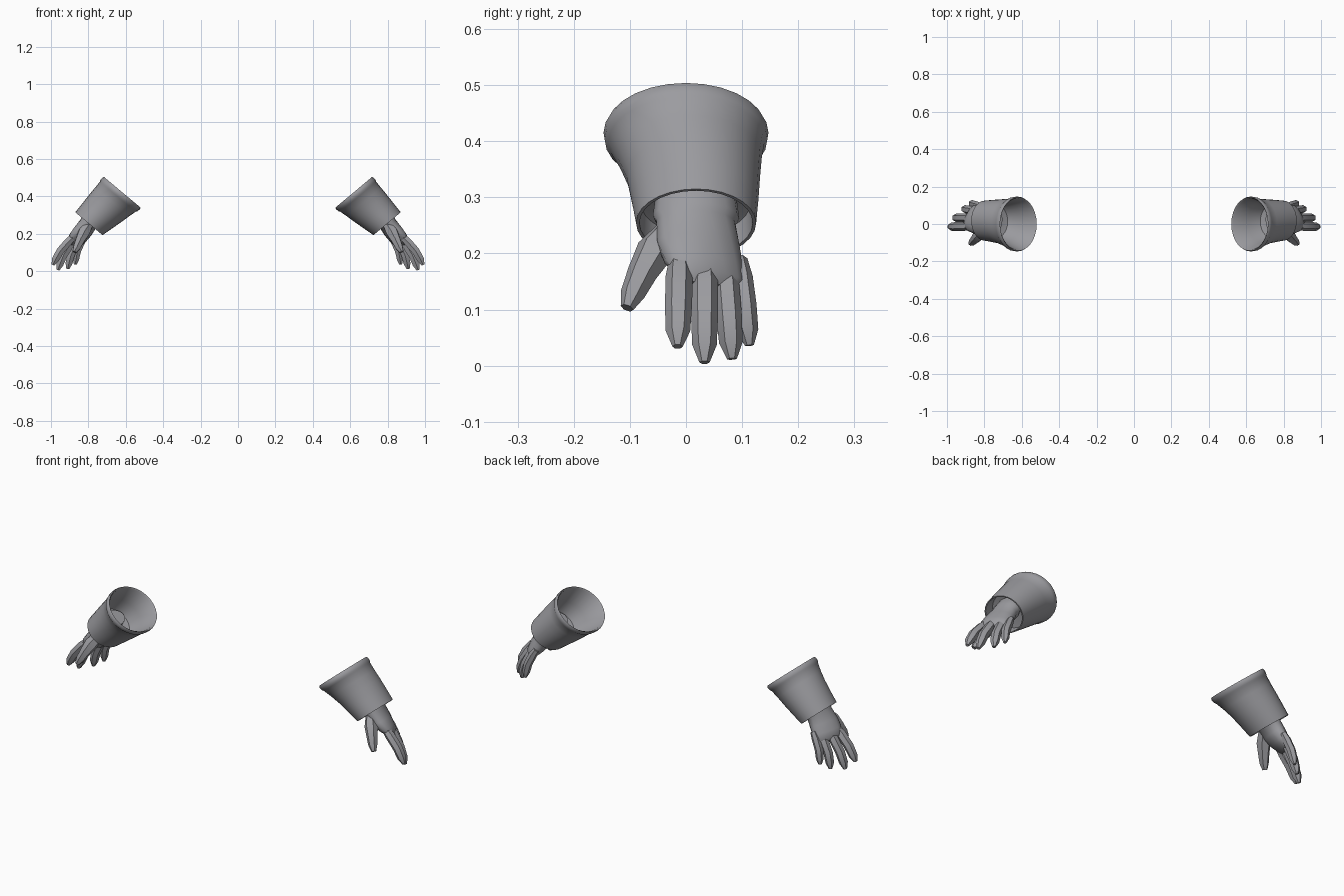
import bpy
import math
from mathutils import Vector

cube = bpy.data.objects.get("Cube")
if cube:
    bpy.data.objects.remove(cube)

grey = bpy.data.materials.new("glove grey")
grey.use_nodes = True
COLOR = (0.33, 0.33, 0.35, 1)
grey.diffuse_color = COLOR
grey.node_tree.nodes["Principled BSDF"].inputs["Base Color"].default_value = COLOR


def loft(name, rings, sides, angle=40):
    """Skin elliptical rings (centre, half-axis a, half-axis b), capped, mirrored to both arms."""
    verts, faces = [], []
    for centre, a, b in rings:
        for k in range(sides):
            t = 2 * math.pi * k / sides
            verts.append(Vector(centre) + a * math.cos(t) + b * math.sin(t))
    for i in range(len(rings) - 1):
        for k in range(sides):
            j = (k + 1) % sides
            faces.append((i * sides + k, i * sides + j, (i + 1) * sides + j, (i + 1) * sides + k))
    faces.append(tuple(reversed(range(sides))))
    faces.append(tuple(range((len(rings) - 1) * sides, len(rings) * sides)))
    mesh = bpy.data.meshes.new(name)
    mesh.from_pydata(verts, [], faces)
    mesh.materials.append(grey)
    obj = bpy.data.objects.new(name, mesh)
    bpy.context.collection.objects.link(obj)
    bpy.ops.object.select_all(action='DESELECT')
    obj.select_set(True)
    bpy.context.view_layer.objects.active = obj
    bpy.ops.object.mode_set(mode='EDIT')
    bpy.ops.mesh.select_all(action='SELECT')
    bpy.ops.mesh.normals_make_consistent(inside=False)
    bpy.ops.object.mode_set(mode='OBJECT')
    bpy.ops.object.shade_smooth_by_angle(angle=math.radians(angle))
    obj.modifiers.new("both arms", 'MIRROR').use_mirror_merge = False
    return obj


# Flared cuff: profile runs from the inner bowl, over the lip, down outside, back up inside
TOP, BOTTOM = Vector((0.62, 0, 0.42)), Vector((0.797, 0, 0.254))
ACROSS, SIDE = Vector((0.767, 0, 0.642)), Vector((0, 1, 0))
cuff_profile = [  # position along cuff, half height, half width, sideways offset
    (0.72, 0.045, 0.05, 0.014), (0.68, 0.085, 0.09, 0.014), (0.4, 0.105, 0.112, 0.01),
    (0.02, 0.121, 0.136, 0), (-0.01, 0.128, 0.143, 0), (0.03, 0.131, 0.147, 0),
    (0.1, 0.129, 0.145, 0), (0.13, 0.125, 0.139, 0.001), (0.3, 0.119, 0.128, 0.007),
    (0.5, 0.113, 0.119, 0.013), (0.75, 0.104, 0.113, 0.016), (1.0, 0.095, 0.107, 0.018),
    (1.0, 0.09, 0.101, 0.018), (0.78, 0.088, 0.098, 0.017), (0.75, 0.04, 0.05, 0.015),
]
loft("cuffs", [(TOP.lerp(BOTTOM, t) + SIDE * y, ACROSS * h, SIDE * w)
               for t, h, w, y in cuff_profile], 28)

# Palm, turned so the knuckles slant back toward the little finger
DOWN = Vector((0.5, 0, -0.87))
palm_profile = [  # centre, half width, half thickness, backward slant
    ((0.745, 0.017, 0.335), 0.07, 0.048, 0.1), ((0.775, 0.018, 0.29), 0.074, 0.05, 0.1),
    ((0.79, 0.018, 0.265), 0.078, 0.052, 0.15), ((0.8, 0.018, 0.255), 0.072, 0.046, 0.2),
    ((0.828, 0.022, 0.215), 0.078, 0.046, 0.35), ((0.855, 0.032, 0.18), 0.078, 0.038, 0.5),
    ((0.872, 0.044, 0.155), 0.07, 0.028, 0.55), ((0.88, 0.046, 0.14), 0.055, 0.014, 0.55),
]


def palm_ring(centre, width, thick, slant):
    across = Vector((-slant, 1, -slant * 0.3)).normalized()
    return centre, across * width, DOWN.cross(across).normalized() * thick


loft("palms", [palm_ring(*row) for row in palm_profile], 14, 50)


def finger(name, path, radii):
    """Six-sided tapering digit that follows a short path."""
    pts = [Vector(p) for p in path]
    rings = []
    for i, (p, r) in enumerate(zip(pts, radii)):
        along = (pts[min(i + 1, len(pts) - 1)] - pts[max(i - 1, 0)]).normalized()
        a = (SIDE - along * SIDE.dot(along)).normalized()
        rings.append((p, a * r, along.cross(a) * r))
    loft(name, rings, 6, 35)


def straight_finger(name, base, tip, radius):
    base, tip = Vector(base), Vector(tip)
    bend = Vector((0.007, 0, 0.005))
    root = base.lerp(tip, -0.3) - bend
    path = [root, base, base.lerp(tip, 0.45) + bend, base.lerp(tip, 0.8) + bend * 0.5, tip]
    finger(name, path, [radius * s for s in (0.8, 1.05, 1.05, 0.95, 0.4)])


straight_finger("index_fingers", (0.905, -0.012, 0.16), (0.99, -0.015, 0.034), 0.023)
straight_finger("middle_fingers", (0.893, 0.033, 0.148), (0.963, 0.033, 0.006), 0.023)
straight_finger("ring_fingers", (0.865, 0.072, 0.143), (0.91, 0.082, 0.012), 0.022)
straight_finger("little_fingers", (0.835, 0.098, 0.158), (0.87, 0.113, 0.036), 0.02)
finger("thumbs",
       [(0.8, -0.025, 0.245), (0.825, -0.055, 0.205), (0.845, -0.078, 0.165),
        (0.862, -0.095, 0.128), (0.875, -0.105, 0.103)],
       [0.025, 0.034, 0.027, 0.022, 0.012])
